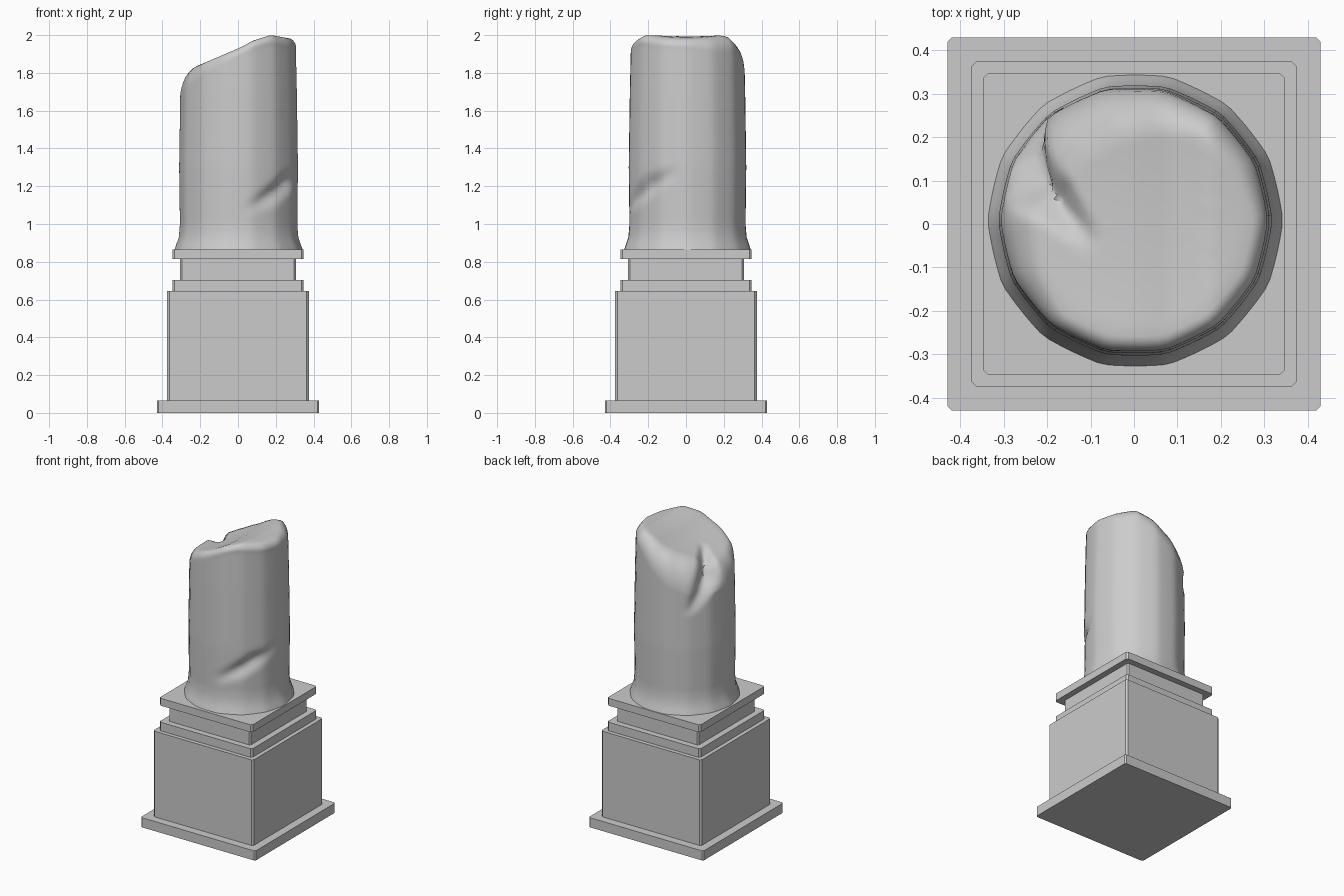
import bpy, bmesh, math
from mathutils import Vector

if "Cube" in bpy.data.objects:
    bpy.data.objects.remove(bpy.data.objects["Cube"])

SEGS, SIDES = 84, 14


def smooth_by_angle(obj, degrees):
    bpy.ops.object.select_all(action='DESELECT')
    obj.select_set(True)
    bpy.context.view_layer.objects.active = obj
    bpy.ops.object.shade_smooth_by_angle(angle=math.radians(degrees))


def slab(name, half, z0, z1, chamfer):
    # square block with chamfered upright corners
    h, c = half, half - chamfer
    outline = [(h, -c), (h, c), (c, h), (-c, h), (-h, c), (-h, -c), (-c, -h), (c, -h)]
    bm = bmesh.new()
    rows = [[bm.verts.new((x, y, z)) for x, y in outline] for z in (z0, z1)]
    bm.faces.new(rows[0][::-1])
    bm.faces.new(rows[1])
    for i in range(8):
        j = (i + 1) % 8
        bm.faces.new((rows[0][i], rows[0][j], rows[1][j], rows[1][i]))
    mesh = bpy.data.meshes.new(name)
    bm.to_mesh(mesh)
    bm.free()
    obj = bpy.data.objects.new(name, mesh)
    bpy.context.collection.objects.link(obj)


def lerp_table(table, v):
    if v <= table[0][0]:
        return table[0][1]
    for (a, fa), (b, fb) in zip(table, table[1:]):
        if v <= b:
            return fa + (fb - fa) * (v - a) / (b - a)
    return table[-1][1]


# Pedestal
slab("plinth", 0.43, 0.0, 0.065, 0.01)
slab("pedestal_block", 0.375, 0.065, 0.645, 0.012)
slab("lower_moulding", 0.348, 0.645, 0.703, 0.012)
slab("pedestal_neck", 0.307, 0.703, 0.815, 0.01)
slab("upper_moulding", 0.348, 0.815, 0.865, 0.012)

# Broken column: slanted top, side profile, cracks
TOP = [(-0.31, 1.80), (-0.2, 1.845), (0.0, 1.93), (0.08, 1.972), (0.17, 2.0), (0.31, 1.975)]
SIDE = [(0.86, 0.342), (0.93, 0.318), (1.0, 0.312), (1.3, 0.316), (1.7, 0.31), (2.0, 0.303)]
CRACKS = [  # points, depth and width at each point
    ([(0.03, -0.31, 1.07), (0.19, -0.25, 1.16), (0.25, -0.19, 1.21), (0.31, -0.03, 1.285)],
     [0.0, 0.035, 0.035, 0.0], [0.03, 0.06, 0.06, 0.03]),
    ([(-0.09, -0.06, 1.89), (-0.19, 0.06, 1.845), (-0.26, 0.13, 1.76), (-0.19, 0.26, 1.53)],
     [0.0, 0.06, 0.08, 0.0], [0.02, 0.06, 0.09, 0.03]),
]


def top_height(x, y):
    return lerp_table(TOP, x) - 0.012 * max(0, 1 - (x * x + y * y) / 0.06)


def side_radius(angle, z):
    step = 2 * math.pi / SIDES
    facet = math.cos(step / 2) / math.cos(angle % step - step / 2)
    return lerp_table(SIDE, z) * (0.4 + 0.6 * facet)


def carve(p, on_top):
    # push the surface in along each crack
    radial = Vector((p.x, p.y, 0)).normalized()
    inward = -(radial * (1 - on_top) + Vector((0, 0, 1)) * on_top).normalized()
    total = 0
    for pts, depth, width in CRACKS:
        best = 0
        for i in range(len(pts) - 1):
            a, b = Vector(pts[i]), Vector(pts[i + 1])
            t = min(1, max(0, (p - a).dot(b - a) / (b - a).length_squared))
            d = (p - a.lerp(b, t)).length
            w = width[i] + (width[i + 1] - width[i]) * t
            k = depth[i] + (depth[i + 1] - depth[i]) * t
            best = max(best, k * max(0, 1 - d / w))
        total += best
    return p + inward * total


def meridian(angle):
    # points from the foot, up the side, over the rim, towards the centre
    c, s = math.cos(angle), math.sin(angle)
    rho = 0.035 + 0.065 * max(0, 0.6 * s - 0.8 * c)  # softer rim at back left
    rho += 0.04 * max(0, s)
    place = lambda r, z: Vector((0.003 + r * c, 0.008 + r * s, z))
    rim = side_radius(angle, 1.85)
    shoulder = top_height(rim * c, rim * s) - rho * 1.3
    levels = [0.862, 0.895, 0.93, 0.97]
    levels += [0.97 + (shoulder - 0.97) * i / 36 for i in range(1, 37)]
    pts = [(place(side_radius(angle, z), z), 0.0) for z in levels]
    for i in range(1, 7):
        a = math.pi / 2 * i / 6
        r = rim - rho * (1 - math.cos(a))
        z = top_height(r * c, r * s) - rho * 1.3 * (1 - math.sin(a))
        pts.append((place(r, z), i / 6 * 0.7))
    for i in range(1, 12):
        r = (rim - rho) * (1 - i / 12)
        pts.append((place(r, top_height(r * c, r * s)), 0.8))
    return [carve(p, t) for p, t in pts]


bm = bmesh.new()
offset = 0.04
columns = [[bm.verts.new(p) for p in meridian(offset + 2 * math.pi * i / SEGS)] for i in range(SEGS)]
for i in range(SEGS):
    a, b = columns[i], columns[(i + 1) % SEGS]
    for j in range(len(a) - 1):
        bm.faces.new((a[j], b[j], b[j + 1], a[j + 1]))
centre = bm.verts.new((0.003, 0.008, top_height(0, 0)))
for i in range(SEGS):
    bm.faces.new((columns[i][-1], columns[(i + 1) % SEGS][-1], centre))
bm.faces.new([col[0] for col in reversed(columns)])
bmesh.ops.recalc_face_normals(bm, faces=bm.faces[:])
mesh = bpy.data.meshes.new("broken_column")
bm.to_mesh(mesh)
bm.free()
column = bpy.data.objects.new("broken_column", mesh)
bpy.context.collection.objects.link(column)
smooth_by_angle(column, 50)
